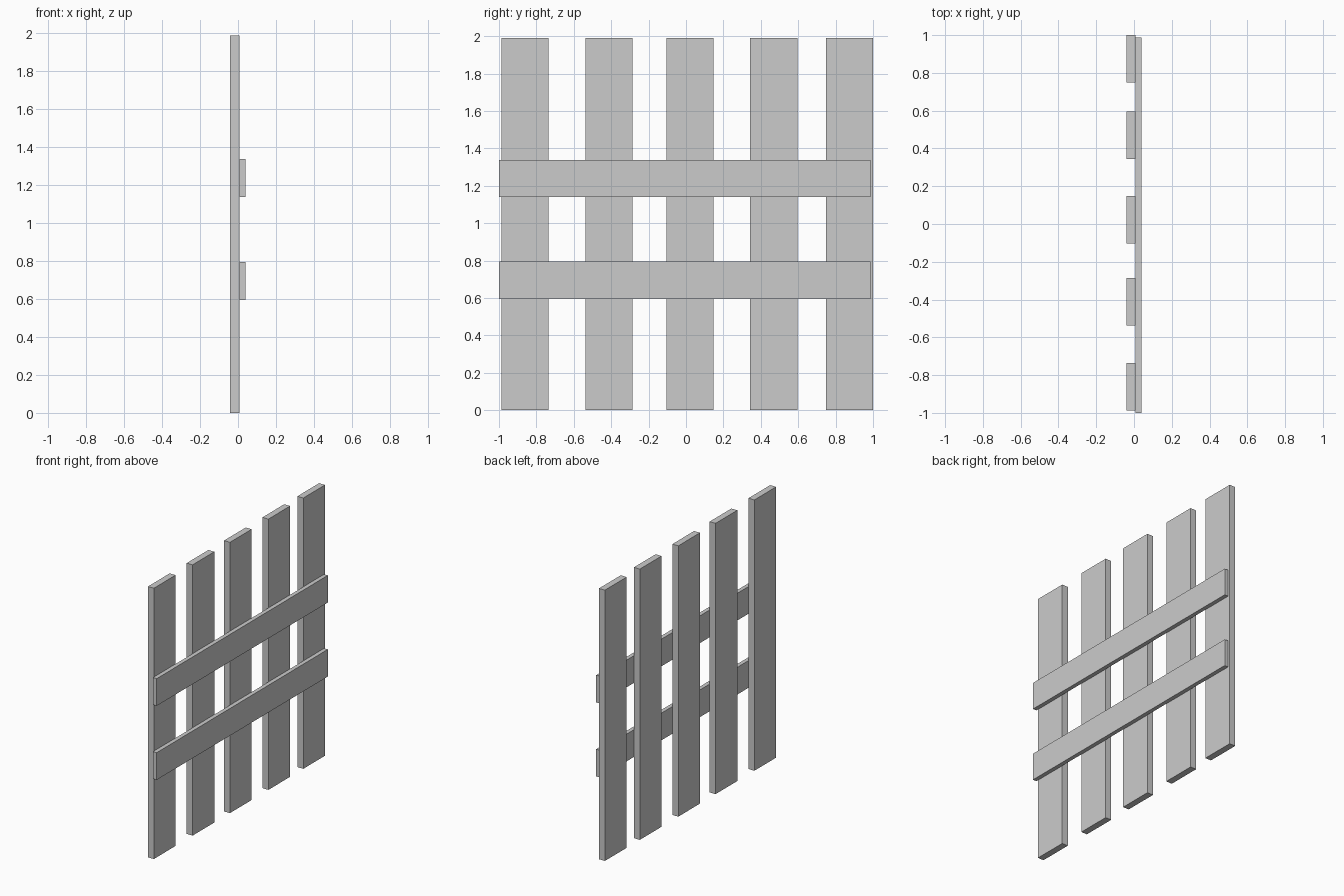
import bpy

if "Cube" in bpy.data.objects:
    bpy.data.objects.remove(bpy.data.objects["Cube"])


def board(name, x, y, z):
    """Box spanning the given (min, max) ranges."""
    bpy.ops.mesh.primitive_cube_add(size=1)
    ob = bpy.context.object
    ob.name = name
    ob.location = [(a + b) / 2 for a, b in (x, y, z)]
    ob.scale = [b - a for a, b in (x, y, z)]
    bpy.ops.object.transform_apply(location=False, rotation=False, scale=True)
    return ob


# upright planks, slightly uneven spacing
PLANK_W = 0.252
for i, y in enumerate((-0.861, -0.411, 0.022, 0.469, 0.874), 1):
    board(f"upright_plank_{i}", (-0.041, 0.007),
          (y - PLANK_W / 2, y + PLANK_W / 2), (0, 1.99))

# horizontal rails on the +x face
for name, z in (("lower_rail", 0.595), ("upper_rail", 1.139)):
    board(name, (0.009, 0.039), (-1.0, 0.987), (z, z + 0.2))
